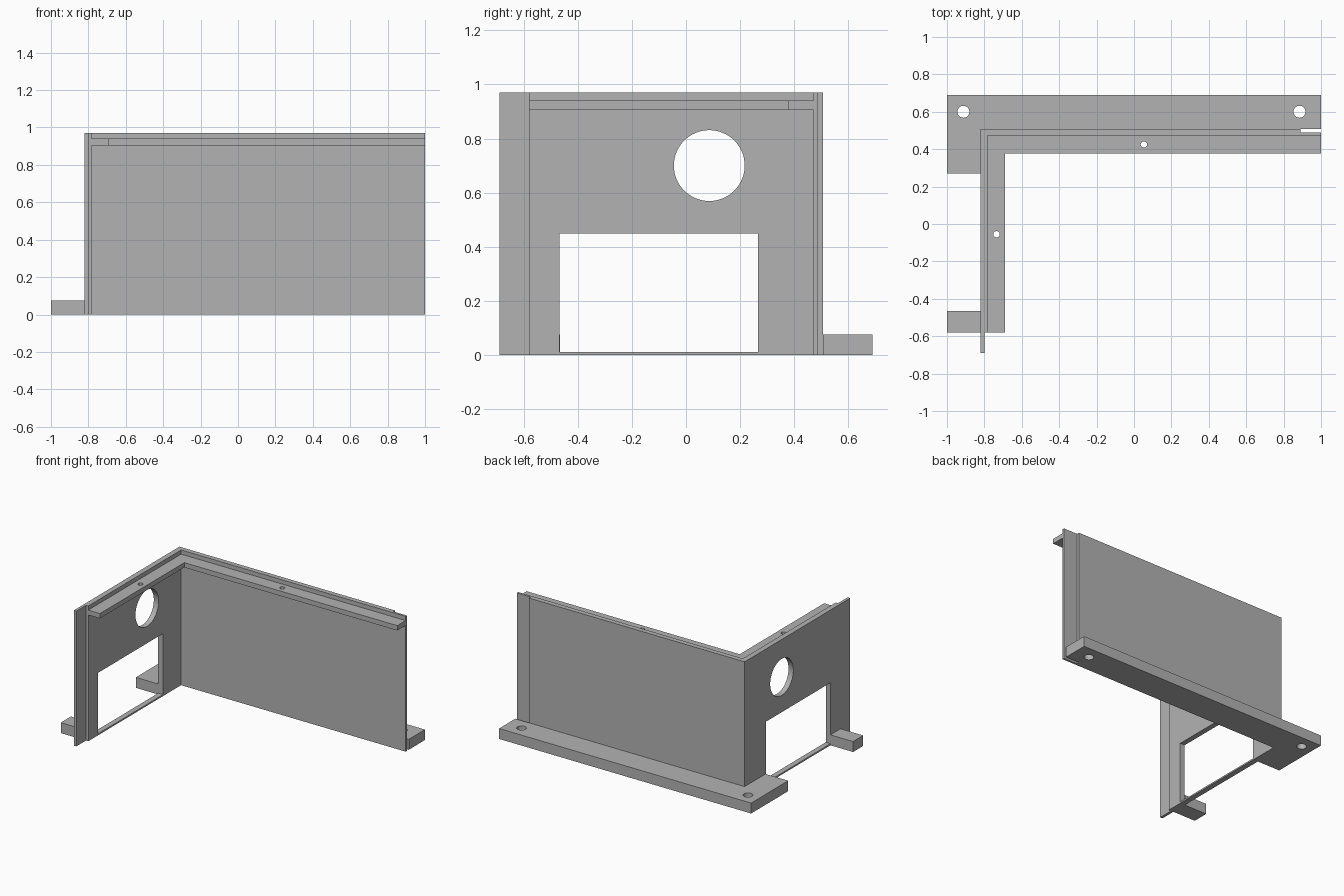
import bpy
import bmesh
import math
from mathutils import Matrix, Vector

default = bpy.data.objects.get("Cube")
if default:
    bpy.data.objects.remove(default, do_unlink=True)

# Single grey material
grey = bpy.data.materials.new("plain grey")
grey.use_nodes = True
colour = (0.45, 0.45, 0.45, 1)
grey.diffuse_color = colour
grey.node_tree.nodes["Principled BSDF"].inputs["Base Color"].default_value = colour


def finish(name, bm):
    bmesh.ops.recalc_face_normals(bm, faces=bm.faces)
    mesh = bpy.data.meshes.new(name)
    bm.to_mesh(mesh)
    bm.free()
    mesh.materials.append(grey)
    obj = bpy.data.objects.new(name, mesh)
    bpy.context.collection.objects.link(obj)
    return obj


def prism(name, outline, bottom, top):
    """Extrude a plan outline between two heights."""
    bm = bmesh.new()
    face = bm.faces.new([bm.verts.new((x, y, bottom)) for x, y in outline])
    moved = bmesh.ops.extrude_face_region(bm, geom=[face])["geom"]
    verts = [v for v in moved if isinstance(v, bmesh.types.BMVert)]
    bmesh.ops.translate(bm, verts=verts, vec=(0, 0, top - bottom))
    return finish(name, bm)


def rectangle(x0, x1, y0, y1):
    return [(x0, y0), (x1, y0), (x1, y1), (x0, y1)]


def cylinder(name, centre, radius, depth, axis="Z"):
    bm = bmesh.new()
    matrix = Matrix.Translation(Vector(centre))
    if axis == "X":
        matrix = matrix @ Matrix.Rotation(math.pi / 2, 4, "Y")
    bmesh.ops.create_cone(bm, cap_ends=True, segments=64, radius1=radius,
                          radius2=radius, depth=depth, matrix=matrix)
    return finish(name, bm)


def cut(target, cutters):
    """Subtract the cutters, then remove them."""
    bpy.context.view_layer.objects.active = target
    for cutter in cutters:
        cutter.hide_render = True
        mod = target.modifiers.new("cut", "BOOLEAN")
        mod.operation = "DIFFERENCE"
        mod.solver = "EXACT"
        mod.object = cutter
        bpy.ops.object.modifier_apply(modifier=mod.name)
        bpy.data.objects.remove(cutter, do_unlink=True)


HEIGHT = 0.97
OUT_X, IN_X = -0.82, -0.782      # side wall faces
OUT_Y, IN_Y = 0.507, 0.472       # back wall faces
FRONT = -0.58

# Corner walls with a thin overlapping lip at each free end
walls = prism("corner_walls", [
    (OUT_X, -0.69), (-0.80, -0.69), (-0.80, FRONT), (IN_X, FRONT),
    (IN_X, IN_Y), (1, IN_Y), (1, 0.488), (0.89, 0.488),
    (0.89, OUT_Y), (OUT_X, OUT_Y)], 0, HEIGHT)
cut(walls, [
    prism("doorway_cutter", rectangle(-0.9, -0.7, -0.467, 0.267), 0.011, 0.448),
    cylinder("round_window_cutter", (-0.8, 0.086, 0.70), 0.131, 0.2, "X")])

# Inner ledge below the rim, with screw holes
ledge = prism("inner_ledge", [
    (IN_X, FRONT), (-0.69, FRONT), (-0.69, 0.377), (1, 0.377),
    (1, IN_Y), (IN_X, IN_Y)], 0.905, 0.94)
cut(ledge, [cylinder("screw_hole_cutter", (x, y, 0.92), 0.017, 0.1)
            for x, y in ((0.053, 0.425), (-0.735, -0.055))])

# Mounting flange around the outside corner, with bolt holes
flange = prism("mounting_flange", [
    (-1, 0.27), (OUT_X, 0.27), (OUT_X, OUT_Y), (1, OUT_Y),
    (1, 0.69), (-1, 0.69)], 0, 0.075)
cut(flange, [cylinder("bolt_hole_cutter", (x, 0.60, 0.04), 0.032, 0.2)
             for x in (-0.912, 0.885)])

# Small foot at the front of the side wall
prism("front_foot", rectangle(-1, OUT_X, FRONT, -0.465), 0, 0.075)
